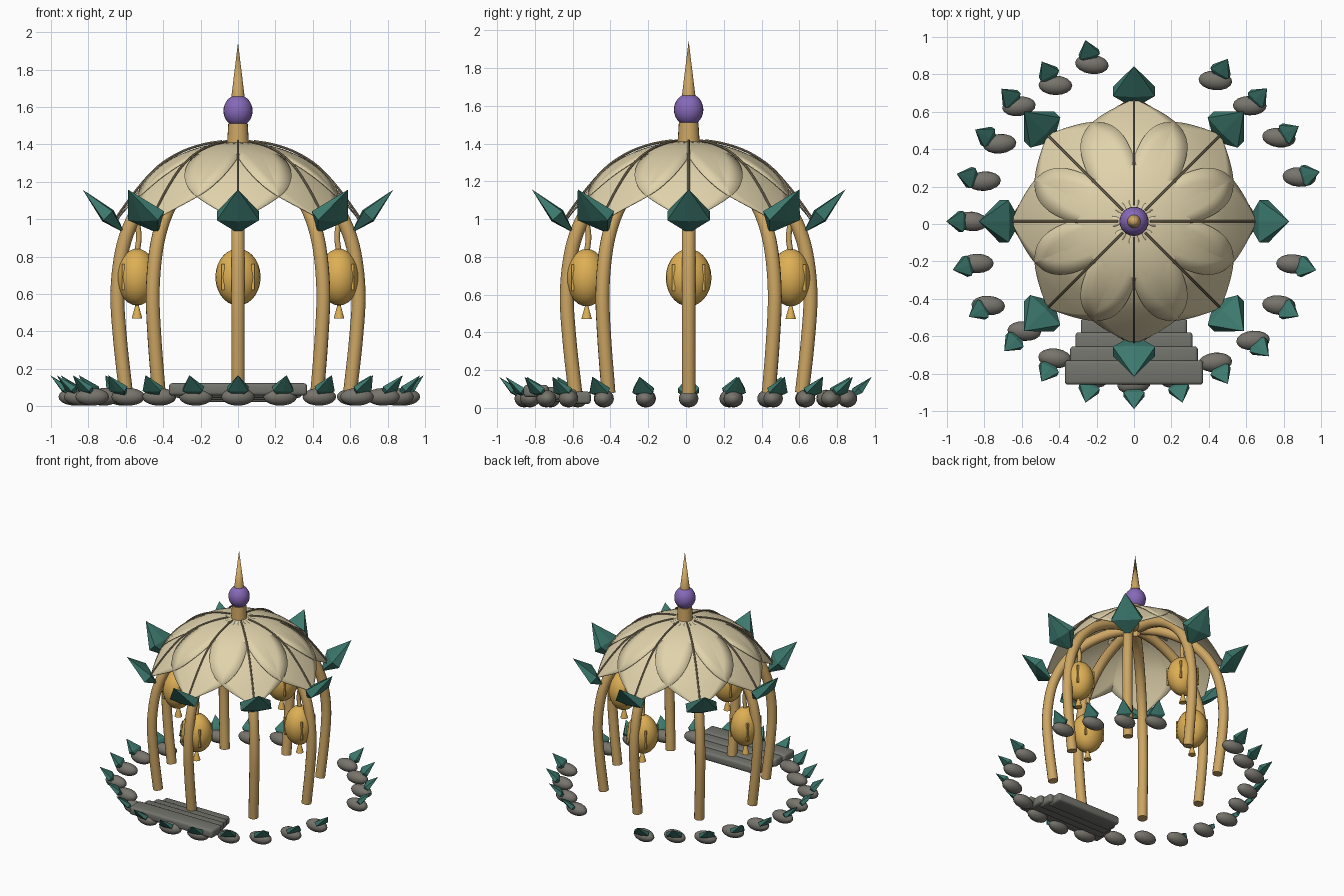
import bpy, bmesh, math, random
from math import pi, sin, cos, radians
from mathutils import Vector, Matrix

random.seed(4)
old = bpy.data.objects.get("Cube")
if old:
    bpy.data.objects.remove(old, do_unlink=True)


def material(name, rgb):
    m = bpy.data.materials.new(name)
    m.use_nodes = True
    m.diffuse_color = (*rgb, 1)
    m.node_tree.nodes["Principled BSDF"].inputs["Base Color"].default_value = (*rgb, 1)
    return m


PETAL = material("cream petal", (.75, .65, .41))
RIB = material("taupe rib", (.32, .26, .16))
WOOD = material("honey wood", (.61, .38, .125))
GOLD = material("lantern gold", (.73, .43, .09))
LEAF = material("teal leaf", (.045, .19, .155))
STONE = material("grey stone", (.185, .175, .15))
SLAB = material("slate slab", (.17, .175, .15))
PURPLE = material("purple orb", (.24, .14, .48))
CENTRE_Y = .014


def finish(name, bm, mat, smooth=True):
    me = bpy.data.meshes.new(name)
    bmesh.ops.recalc_face_normals(bm, faces=bm.faces)
    bm.to_mesh(me)
    bm.free()
    me.materials.append(mat)
    ob = bpy.data.objects.new(name, me)
    ob.location.y = CENTRE_Y
    bpy.context.collection.objects.link(ob)
    if smooth:
        bpy.ops.object.select_all(action='DESELECT')
        ob.select_set(True)
        bpy.context.view_layer.objects.active = ob
        bpy.ops.object.shade_smooth_by_angle(angle=radians(40))
    return ob


def spin(angle):
    return Matrix.Rotation(radians(angle), 4, 'Z')


def smooth_path(points, steps=6):
    """Catmull-Rom curve through (r, z) points."""
    p = [Vector(q) for q in points]
    p = [2 * p[0] - p[1]] + p + [2 * p[-1] - p[-2]]
    out = []
    for a, b, c, d in zip(p, p[1:], p[2:], p[3:]):
        for i in range(steps):
            t = i / steps
            out.append(.5 * (2 * b + (c - a) * t + (2 * a - 5 * b + 4 * c - d) * t * t
                             + (3 * b - a - 3 * c + d) * t ** 3))
    return out + [p[-2]]


def tube(bm, path, radius, angle, sides=14):
    """Round tube along an (r, z) path lying in a vertical radial plane."""
    rings = []
    for i, q in enumerate(path):
        tan = (path[min(i + 1, len(path) - 1)] - path[max(i - 1, 0)]).normalized()
        ring = []
        for k in range(sides):
            a = 2 * pi * k / sides
            n = radius * cos(a)
            v = Vector((q.x - tan.y * n, radius * sin(a), q.y + tan.x * n))
            ring.append(bm.verts.new(spin(angle) @ v))
        rings.append(ring)
    for a, b in zip(rings, rings[1:]):
        for k in range(sides):
            j = (k + 1) % sides
            bm.faces.new((a[k], a[j], b[j], b[k]))
    bm.faces.new(rings[0])
    bm.faces.new(rings[-1])


def ball(bm, matrix, size, u=24, v=14):
    bmesh.ops.create_uvsphere(bm, u_segments=u, v_segments=v, radius=1,
                              matrix=matrix @ Matrix.Diagonal((*size, 1)))


def cone(bm, matrix, r1, r2, z1, z2, sides=20):
    bmesh.ops.create_cone(bm, cap_ends=True, segments=sides, radius1=r1, radius2=r2, depth=z2 - z1,
                          matrix=matrix @ Matrix.Translation((0, 0, (z1 + z2) / 2)))


def box(bm, matrix, size):
    bmesh.ops.create_cube(bm, size=1, matrix=matrix @ Matrix.Diagonal((*size, 1)))


def leaf(bm, base, tip, half, thick, angle):
    """Crystal leaf: a flat belt with a midrib, pointed at both (r, z) ends."""
    b, d = Vector(base), Vector(tip) - Vector(base)
    normal = Vector((-d.y, d.x)).normalized() * thick

    def at(f, w, h):
        q = b + d * f + normal * h
        return bm.verts.new(spin(angle) @ Vector((q.x, w * half, q.y)))
    belt = [at(.4, *q) for q in ((1, 1), (0, 1.25), (-1, 1), (-1, -1), (0, -1.25), (1, -1))]
    for end in (at(0, 0, 0), at(1, 0, 0)):
        for i in range(6):
            bm.faces.new((belt[i], belt[(i + 1) % 6], end))


ANGLES = range(0, 360, 45)

# Dome of broad overlapping petals
profile = smooth_path([(.02, 1.415), (.17, 1.393), (.3, 1.35), (.42, 1.275),
                       (.52, 1.17), (.6, 1.065), (.655, .985)], 5)
lengths = [0]
for a, b in zip(profile, profile[1:]):
    lengths.append(lengths[-1] + (b - a).length)
bm = bmesh.new()
ACROSS = 8
for angle in ANGLES:
    rows = []
    for q, s in zip(profile, lengths):
        t = s / lengths[-1]
        half = .285 * max(0, sin(pi * t)) ** (.55 + .4 * t) + .001
        row = []
        for k in range(ACROSS + 1):
            w = half * (2 * k / ACROSS - 1)
            row.append(bm.verts.new(spin(angle) @ Vector((q.x, w, q.y - .72 * w * w))))
        rows.append(row)
    for a, b in zip(rows, rows[1:]):
        for k in range(ACROSS):
            bm.faces.new((a[k], a[k + 1], b[k + 1], b[k]))
petals = finish("dome_petals", bm, PETAL)
solid = petals.modifiers.new("thickness", 'SOLIDIFY')
solid.thickness = .005

# Ribs on the petal centre lines
bm = bmesh.new()
for angle in ANGLES:
    tube(bm, [q + Vector((.004, .009)) for q in profile[2:]], .0065, angle, 8)
finish("dome_ribs", bm, RIB)

# Curved posts meeting under the crown
post = smooth_path([(.60, .08), (.63, .35), (.645, .6), (.622, .82), (.57, .98),
                    (.485, 1.11), (.36, 1.22), (.2, 1.295), (.04, 1.325)])
bm = bmesh.new()
for angle in ANGLES:
    tube(bm, post, .037, angle)
finish("posts", bm, WOOD)

# Large leaves at the petal tips
bm = bmesh.new()
for angle in ANGLES:
    leaf(bm, (.605, .925), (.83, 1.157), .113, .034, angle)
finish("dome_leaves", bm, LEAF, False)

# Finial
top = Matrix.Identity(4)
bm = bmesh.new()
cone(bm, top, .06, .052, 1.38, 1.51)
finish("finial_neck", bm, WOOD)
bm = bmesh.new()
ball(bm, Matrix.Translation((0, 0, 1.579)), (.078, .078, .085))
finish("finial_orb", bm, PURPLE)
bm = bmesh.new()
cone(bm, top, .036, 0, 1.65, 1.945)
finish("finial_spike", bm, WOOD)

# Hanging lanterns with raised slats, tassels and cords
body, tassel, cord = bmesh.new(), bmesh.new(), bmesh.new()
hang = smooth_path([(.54, .82), (.53, .91), (.545, 1.01)])
for angle in range(0, 360, 90):
    place = spin(angle) @ Matrix.Translation((.54, 0, .69))
    ball(body, place, (.108, .121, .152))
    for sx in (-1, 1):
        for sy in (-1, 1):
            box(body, place @ Matrix.Translation((sx * .073, sy * .08, 0)), (.014, .014, .14))
    cone(tassel, place, .028, .006, -.22, -.14, 12)
    tube(cord, hang, .015, angle, 10)
finish("lanterns", body, GOLD)
finish("lantern_tassels", tassel, GOLD)
finish("lantern_cords", cord, WOOD)

# Broken ring of stones, each with a small leaf behind it
stones, sprouts = bmesh.new(), bmesh.new()
radii = {15: .915, 30: .895, 45: .875, 60: .87, 120: .84, 150: .83, 165: .83,
         210: .9, 225: .83, 240: .845, 315: .9, 330: .895, 345: .88}
for angle in range(15, 360, 15):
    if angle in (75, 90):
        continue
    r = radii.get(angle, .87)
    spot = Matrix.Translation((r * cos(radians(angle)), r * sin(radians(angle)), .05))
    ball(stones, spot @ spin(random.uniform(-8, 8)), (.09, .052, .047), 16, 10)
    tip = .55 * r + .525
    leaf(sprouts, (tip - .13, .045), (tip, .165), .056, .017, angle)
finish("ring_stones", stones, STONE)
finish("ring_leaves", sprouts, LEAF, False)

# Entrance slabs, widest and highest at the front
bm = bmesh.new()
for i in range(4):
    spot = Matrix.Translation((0, -.808 + .075 * i, .09 - .012 * i))
    box(bm, spot, (.74 - .057 * i, .13, .066))
bmesh.ops.bevel(bm, geom=bm.edges[:], offset=.018, segments=3, affect='EDGES', profile=.5)
finish("entrance_slabs", bm, SLAB)
